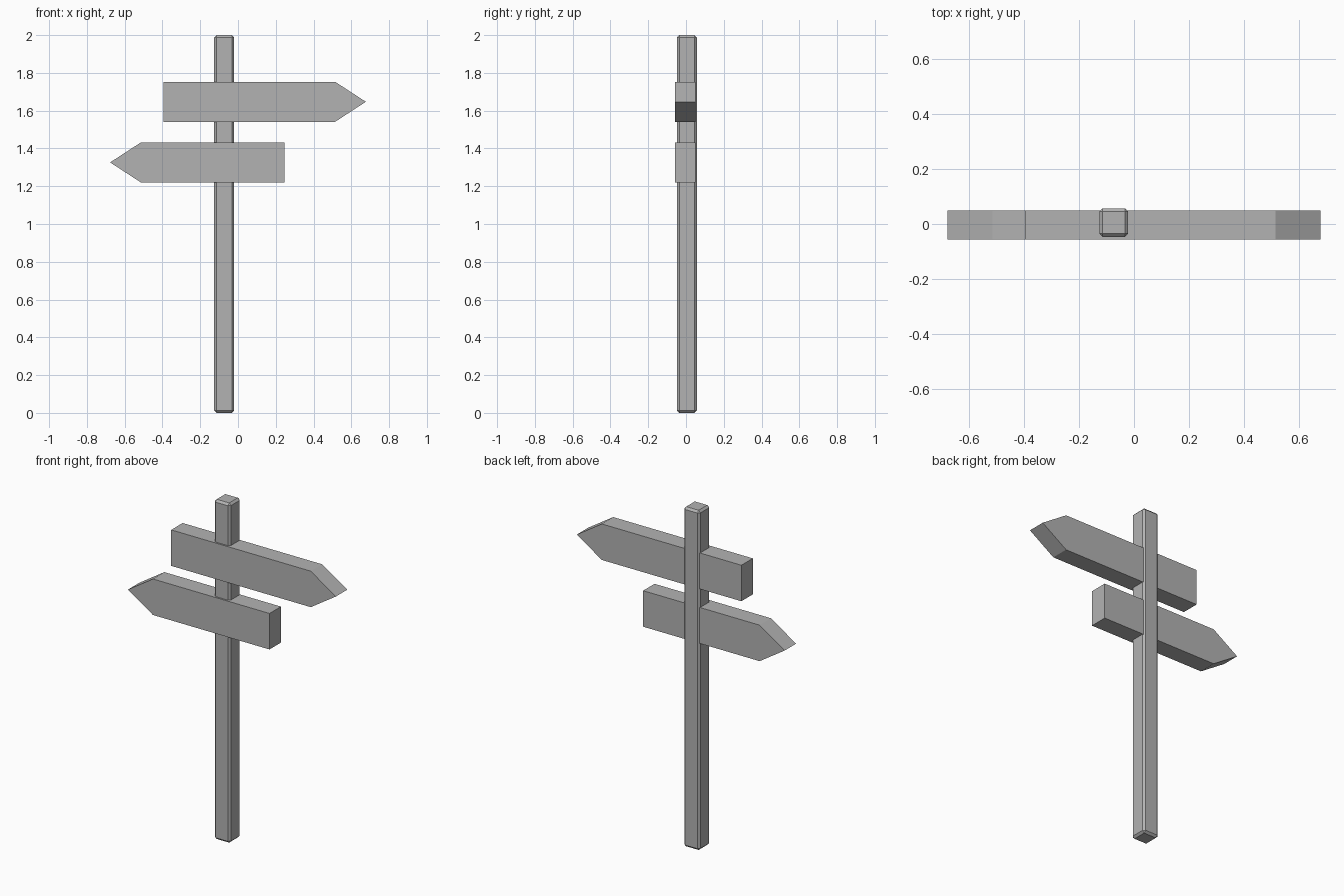
import bpy
import bmesh

cube = bpy.data.objects.get("Cube")
if cube:
    bpy.data.objects.remove(cube, do_unlink=True)

# Single plain grey
grey = bpy.data.materials.new("plain grey")
grey.use_nodes = True
colour = (0.45, 0.45, 0.45, 1)
grey.diffuse_color = colour
grey.node_tree.nodes["Principled BSDF"].inputs["Base Color"].default_value = colour


def prism(name, outline, front, back):
    """Extrude an outline in the XZ plane from front to back along y."""
    bm = bmesh.new()
    face = bm.faces.new([bm.verts.new((x, front, z)) for x, z in outline])
    extruded = bmesh.ops.extrude_face_region(bm, geom=[face])["geom"]
    verts = [v for v in extruded if isinstance(v, bmesh.types.BMVert)]
    bmesh.ops.translate(bm, verts=verts, vec=(0, back - front, 0))
    bmesh.ops.recalc_face_normals(bm, faces=bm.faces)
    mesh = bpy.data.meshes.new(name)
    bm.to_mesh(mesh)
    bm.free()
    mesh.materials.append(grey)
    obj = bpy.data.objects.new(name, mesh)
    bpy.context.collection.objects.link(obj)
    return obj


def sign(name, end, shoulder, tip, bottom, top):
    """Arrow board with a square end and a pointed tip."""
    outline = [(end, bottom), (shoulder, bottom), (tip, (bottom + top) / 2),
               (shoulder, top), (end, top)]
    return prism(name, outline, -0.057, 0.049)


# Square post with chamfered edges
left, right = -0.126, -0.021
post = prism("post", [(left, 0), (right, 0), (right, 2), (left, 2)], -0.047, 0.057)
bevel = post.modifiers.new("chamfer", "BEVEL")
bevel.width = 0.012
bevel.segments = 1

# Arrow boards pointing opposite ways
sign("upper_sign", -0.395, 0.514, 0.677, 1.541, 1.753)
sign("lower_sign", 0.245, -0.514, -0.677, 1.22, 1.432)
